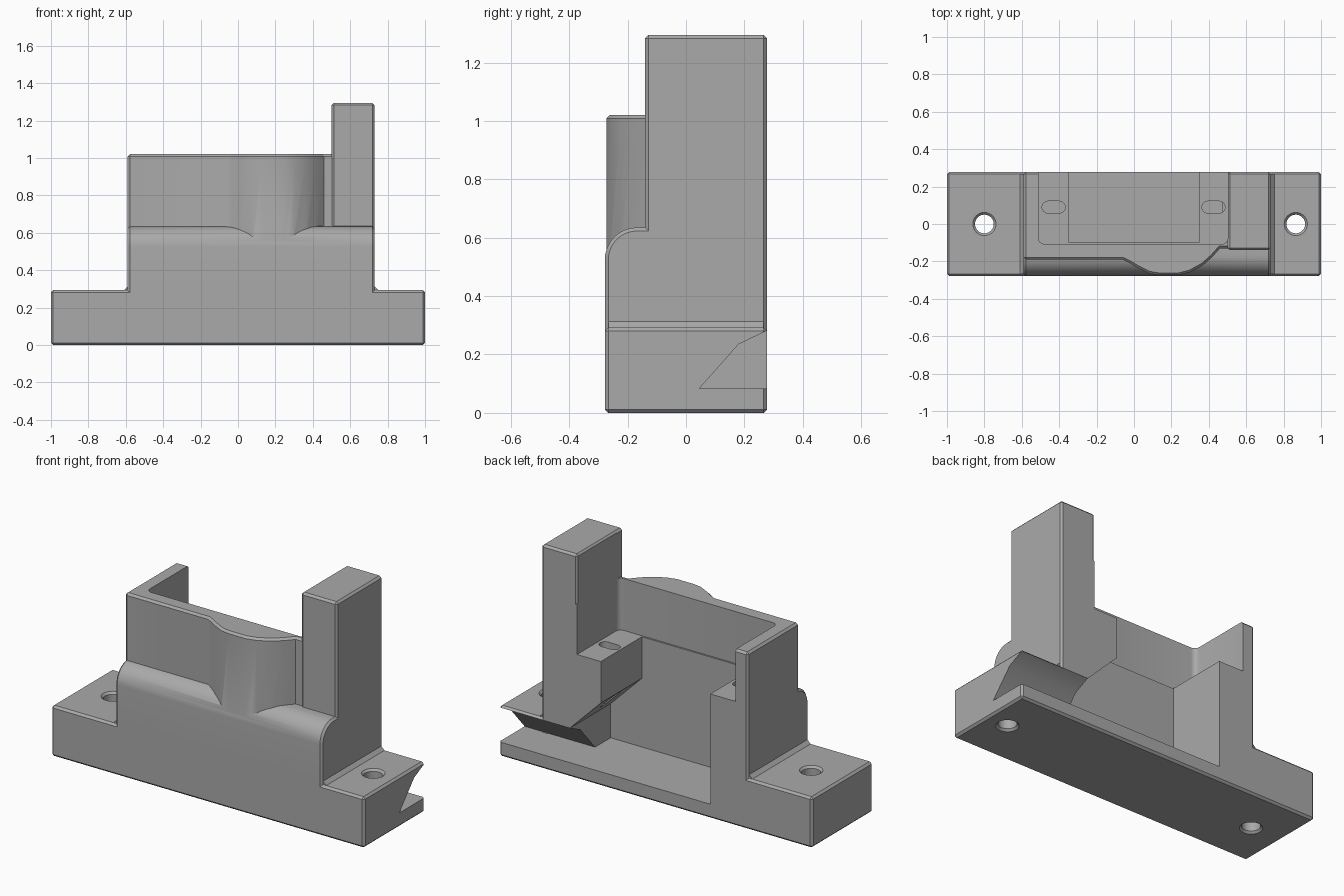
import bpy, bmesh, math
from mathutils import Vector

if "Cube" in bpy.data.objects:
    bpy.data.objects.remove(bpy.data.objects["Cube"], do_unlink=True)

grey = bpy.data.materials.new("machined_grey")
grey.use_nodes = True
grey.diffuse_color = (0.4, 0.4, 0.4, 1)
grey.node_tree.nodes["Principled BSDF"].inputs["Base Color"].default_value = (0.4, 0.4, 0.4, 1)

BACK = 0.278
EDGE = 0.012


def finish(name, bm):
    bmesh.ops.recalc_face_normals(bm, faces=bm.faces[:])
    mesh = bpy.data.meshes.new(name)
    bm.to_mesh(mesh)
    bm.free()
    mesh.materials.append(grey)
    obj = bpy.data.objects.new(name, mesh)
    bpy.context.collection.objects.link(obj)
    return obj


def prism(name, pts, axis, lo, hi, bevel=0, segments=1, pick=None):
    """Extrude a 2D outline along an axis, bevelling its sharp (or picked) edges."""
    place = {"x": lambda u, v: (lo, u, v), "y": lambda u, v: (u, lo, v),
             "z": lambda u, v: (u, v, lo)}[axis]
    bm = bmesh.new()
    face = bm.faces.new([bm.verts.new(place(*p)) for p in pts])
    out = bmesh.ops.extrude_face_region(bm, geom=[face])
    step = Vector([hi - lo if a == axis else 0 for a in "xyz"])
    verts = [g for g in out["geom"] if isinstance(g, bmesh.types.BMVert)]
    bmesh.ops.translate(bm, verts=verts, vec=step)
    bmesh.ops.recalc_face_normals(bm, faces=bm.faces[:])
    if bevel:
        edges = [e for e in bm.edges if e.calc_face_angle(0) > 1.0 and (pick is None or pick(e))]
        bmesh.ops.bevel(bm, geom=edges, offset=bevel, segments=segments,
                        profile=0.5, affect="EDGES")
    return finish(name, bm)


def box(name, x0, x1, y0, y1, z0, z1, **kw):
    return prism(name, [(x0, y0), (x1, y0), (x1, y1), (x0, y1)], "z", z0, z1, **kw)


def lathe(name, x, profile):
    bm = bmesh.new()
    verts = [bm.verts.new((x + r, 0, z)) for r, z in profile]
    edges = [bm.edges.new(pair) for pair in zip(verts, verts[1:])]
    bmesh.ops.spin(bm, geom=verts + edges, cent=(x, 0, 0), axis=(0, 0, 1),
                   angle=math.tau, steps=32)
    bmesh.ops.remove_doubles(bm, verts=bm.verts[:], dist=0.0001)
    return finish(name, bm)


def combine(target, tool, operation):
    tool.hide_render = True
    mod = target.modifiers.new(operation.lower(), "BOOLEAN")
    mod.operation, mod.object, mod.solver = operation, tool, "EXACT"
    bpy.context.view_layer.objects.active = target
    bpy.ops.object.modifier_apply(modifier=mod.name)
    bpy.data.objects.remove(tool, do_unlink=True)


def upright(e):
    a, b = e.verts
    return abs(a.co.z - b.co.z) > 0.1


# Mounting base
bracket = box("bracket_body", -1, 1, -BACK, BACK, 0, 0.293, bevel=EDGE)

# Middle body with rounded front shoulder
shoulder = [(-BACK + 0.11 * (1 - math.cos(a)), 0.525 + 0.11 * math.sin(a))
            for a in (i * math.pi / 20 for i in range(11))]
middle = prism("middle_body", [(-BACK, 0.1)] + shoulder + [(BACK, 0.635), (BACK, 0.1)],
               "x", -0.59, 0.73, bevel=EDGE)

# Upper wall with bulging front
bulge = [(-0.06, -0.19), (-0.03, -0.205), (0.02, -0.235), (0.08, -0.265), (0.13, -0.273),
         (0.24, -0.273), (0.3, -0.258), (0.37, -0.22), (0.42, -0.175), (0.46, -0.13)]
wall = prism("upper_wall", [(-0.59, BACK), (-0.59, -0.19)] + bulge + [(0.6, -0.13), (0.6, BACK)],
             "z", 0.3, 1.02, bevel=EDGE)

# Tall post
post = box("post", 0.5, 0.73, -0.14, BACK, 0.3, 1.295, bevel=EDGE)
for part in (middle, wall, post):
    combine(bracket, part, "UNION")

# Small fillets where the body meets the base
for x, side in ((-0.59, -1), (0.73, 1)):
    fillet = prism("fillet", [(x - side * 0.03, 0.28), (x + side * 0.02, 0.28),
                              (x + side * 0.02, 0.293), (x, 0.313), (x - side * 0.03, 0.313)],
                   "y", -BACK + EDGE, BACK - EDGE)
    combine(bracket, fillet, "UNION")

# Upper cavity, open to the back
combine(bracket, box("cavity_cutter", -0.51, 0.502, -0.107, 0.5, 0.72, 1.5,
                     bevel=0.03, segments=4, pick=upright), "DIFFERENCE")

# Deep pocket, wider at the bottom below a sloped ledge
pocket = [(-0.35, 0.083), (0.55, 0.083), (0.55, 0.28), (0.35, 0.48), (0.35, 0.8), (-0.35, 0.8)]
combine(bracket, prism("pocket_cutter", pocket, "y", -0.097, 0.5), "DIFFERENCE")

# Sloped undercut through the left end
notch = [(0.045, 0.083), (0.18, 0.235), (0.28, 0.283), (0.4, 0.34), (0.4, 0.083)]
combine(bracket, prism("undercut_cutter", notch, "x", 0.5, 1.2), "DIFFERENCE")

# Slots in the two ledges
for x in (-0.43, 0.425):
    slot = []
    for i in range(18):
        side = 1 if i < 9 else -1
        a = -math.pi / 2 + (i if i < 9 else i - 1) * math.pi / 8
        slot.append((x + side * 0.03 + 0.032 * math.cos(a), 0.09 + 0.032 * math.sin(a)))
    combine(bracket, prism("slot_cutter", slot, "z", 0.36, 0.85), "DIFFERENCE")

# Countersunk screw holes
for x in (-0.8, 0.865):
    hole = lathe("hole_cutter", x, [(0, -0.01), (0.072, -0.01), (0.05, 0.012),
                                    (0.05, 0.281), (0.07, 0.301), (0, 0.301)])
    combine(bracket, hole, "DIFFERENCE")

# Smooth curved faces, crisp edges
bpy.ops.object.select_all(action="DESELECT")
bracket.select_set(True)
bpy.context.view_layer.objects.active = bracket
bpy.ops.object.shade_smooth_by_angle(angle=math.radians(28))
